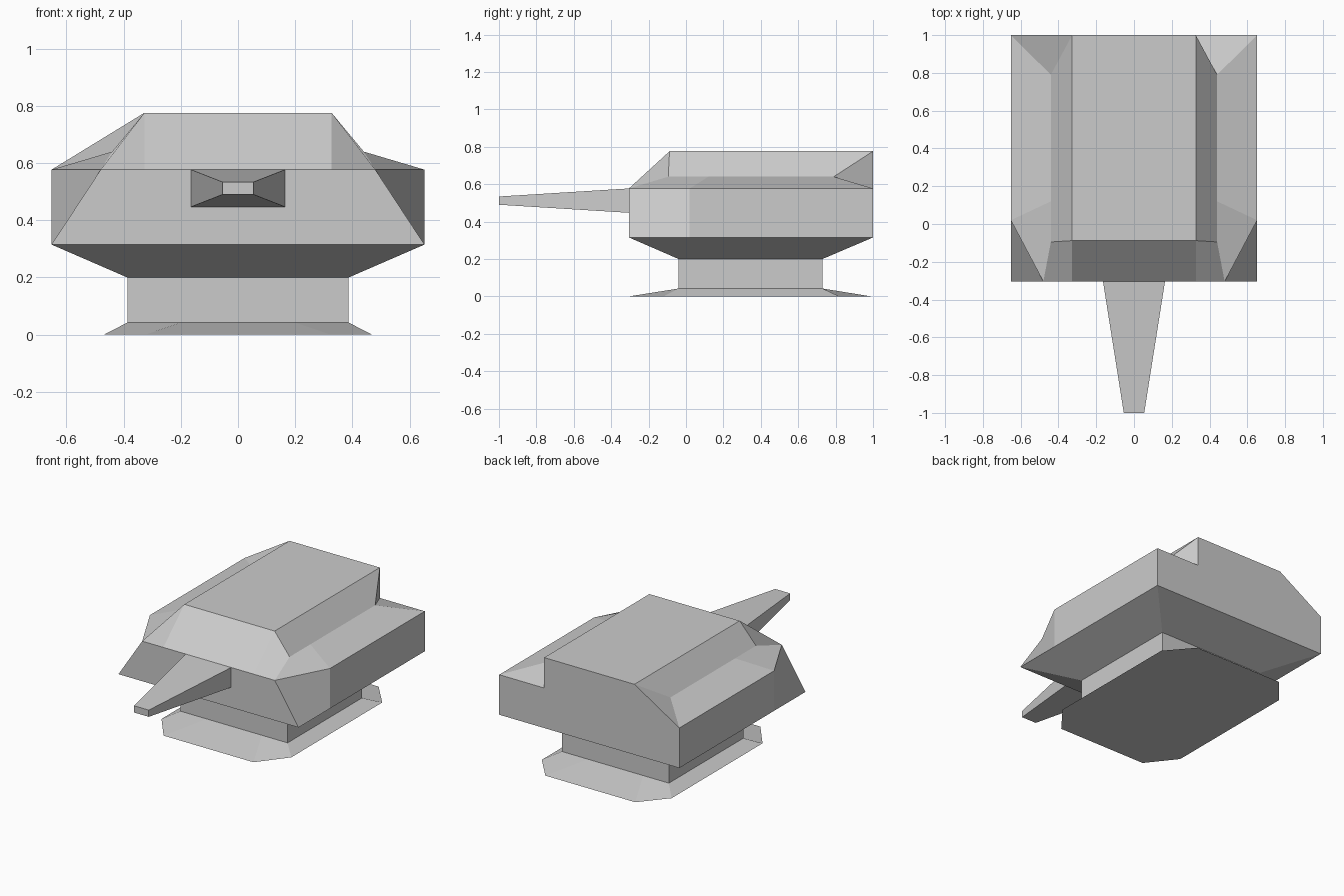
import bpy, bmesh

if "Cube" in bpy.data.objects:
    bpy.data.objects.remove(bpy.data.objects["Cube"])


def build(name, verts, faces):
    me = bpy.data.meshes.new(name)
    bm = bmesh.new()
    vs = [bm.verts.new(v) for v in verts]
    for f in faces:
        bm.faces.new([vs[i] for i in f])
    bmesh.ops.recalc_face_normals(bm, faces=bm.faces)
    bm.to_mesh(me)
    bm.free()
    ob = bpy.data.objects.new(name, me)
    bpy.context.collection.objects.link(ob)
    return ob


def loft(name, rings, caps=True):
    """Join rings of equal point count with quads."""
    n = len(rings[0])
    faces = [(r * n + i, r * n + (i + 1) % n, (r + 1) * n + (i + 1) % n, (r + 1) * n + i)
             for r in range(len(rings) - 1) for i in range(n)]
    if caps:
        faces += [tuple(range(n)), tuple(range(n * (len(rings) - 1), n * len(rings)))]
    return build(name, [p for r in rings for p in r], faces)


def mirrored_ring(half, z):
    """Closed ring from the points of its right half."""
    return [(x, y, z) for x, y in half] + [(-x, y, z) for x, y in reversed(half)]


# Flared foot and neck
foot = mirrored_ring([(.325, -.305), (.47, -.12), (.47, .82), (.325, .99)], 0)
neck = [(.2, -.04), (.387, -.04), (.387, .73), (.2, .73)]
loft("pedestal", [foot, mirrored_ring(neck, .042), mirrored_ring(neck, .2)])

# Housing: right-half corners, mirrored to upper-case names
half = {
    "a": (.327, -.088, .776), "b": (.327, 1, .776),                        # roof
    "c": (.44, -.095, .64), "d": (.44, .12, .64), "e": (.44, .79, .64),    # crease
    "f": (.327, -.305, .577), "g": (.48, -.305, .577), "h": (.652, .02, .577),
    "i": (.652, 1, .577), "j": (.327, 1, .577),                            # shoulder
    "k": (.652, -.305, .315), "l": (.652, .02, .315), "m": (.652, 1, .315),
    "n": (.387, -.04, .2), "o": (.387, .73, .2),                           # neck line
}
pts = dict(half)
pts.update({k.upper(): (-x, y, z) for k, (x, y, z) in half.items()})
order = list(pts)
side = ["acdeb", "afgc", "cghd", "dhie", "gklh", "hlmi", "klmon"]
middle = ["abBA", "aAFf", "gfFGKk", "bBJj", "ijJIMm", "kKNn", "mMOo"]
notch = ["bej", "eij", "BEI", "BIJ"]    # rear corners fold differently left and right
faces = side + [s.upper() for s in side] + middle + notch
build("turret_housing", list(pts.values()),
      [[order.index(c) for c in f] for f in faces])

# Tapered barrel
loft("barrel", [[(-w, y, lo), (w, y, lo), (w, y, hi), (-w, y, hi)]
                for y, w, lo, hi in ((-.305, .164, .447, .577), (-1, .054, .49, .534))])
